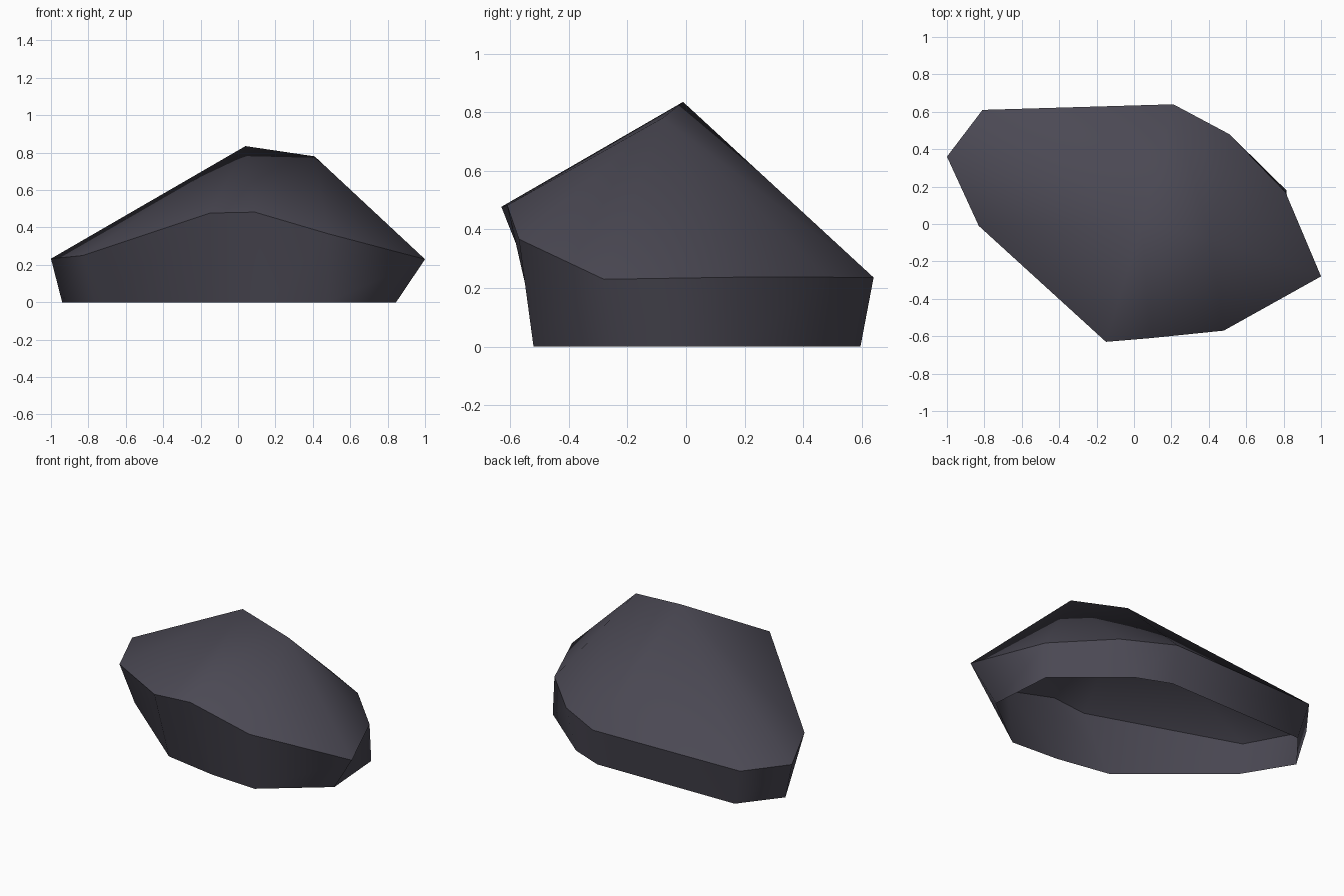
import bpy, bmesh

if "Cube" in bpy.data.objects:
    bpy.data.objects.remove(bpy.data.objects["Cube"])

# one slate colour for the whole rock
slate = bpy.data.materials.new("slate_grey")
slate.diffuse_color = (0.070, 0.066, 0.088, 1)
slate.use_nodes = True
slate.node_tree.nodes["Principled BSDF"].inputs["Base Color"].default_value = slate.diffuse_color

# widest outline, counter-clockwise from the right-hand tip
rim = [(1.0, -.28, .23), (.81, .17, .237), (.51, .48, .237), (.21, .64, .236),
       (-.81, .61, .235), (-1.0, .36, .233), (-.83, -.01, .25),
       (-.15, -.63, .477), (.09, -.61, .482), (.48, -.57, .367)]
# footprint on the ground, matching the outline point for point
foot = [(.845, -.235), (.815, .18), (.42, .51), (.21, .595), (-.75, .58),
        (-.94, .34), (-.76, .045), (-.18, -.44), (.16, -.50), (.48, -.52)]
ridge = [(.04, -.01, .835), (.41, -.08, .78)]

bm = bmesh.new()
top = [bm.verts.new(p) for p in rim]
low = [bm.verts.new((x, y, 0)) for x, y in foot]
a, b = [bm.verts.new(p) for p in ridge]
n = len(rim)

# leaning side wall, open underneath
for i in range(n):
    j = (i + 1) % n
    bm.faces.new((low[i], low[j], top[j], top[i]))

# sloping top: each outline edge rises to the nearer end of the ridge
for i in range(n):
    peak = a if 3 <= i <= 7 else b
    bm.faces.new((top[i], top[(i + 1) % n], peak))
bm.faces.new((b, top[3], a))
bm.faces.new((a, top[8], b))

# smooth shading with a crisp break along the outline
for f in bm.faces:
    f.smooth = True
for i in range(n):
    bm.edges.get((top[i], top[(i + 1) % n])).smooth = False

mesh = bpy.data.meshes.new("rock")
bm.to_mesh(mesh)
bm.free()
mesh.materials.append(slate)
bpy.context.collection.objects.link(bpy.data.objects.new("rock", mesh))
